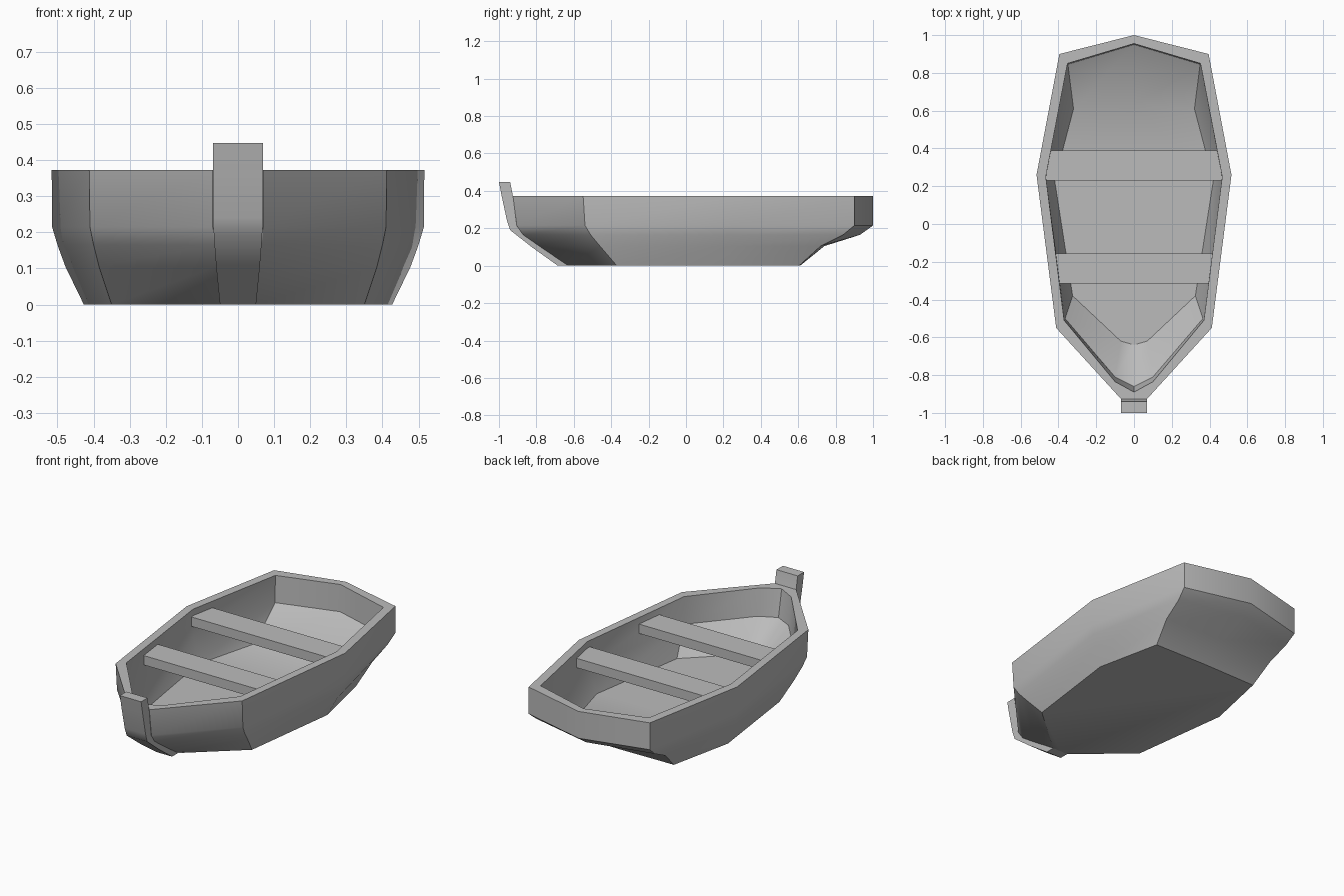
import bpy, bmesh, math

if "Cube" in bpy.data.objects:
    bpy.data.objects.remove(bpy.data.objects["Cube"])

def material(name, rgb):
    m = bpy.data.materials.new(name)
    m.diffuse_color = (*rgb, 1)
    m.use_nodes = True
    m.node_tree.nodes["Principled BSDF"].inputs["Base Color"].default_value = m.diffuse_color
    return m

GREY = material("plain_grey", (0.5, 0.5, 0.5))

def loft(name, rings, smooth=None):
    """Skin a stack of equal-length closed rings and cap both ends."""
    bm = bmesh.new()
    loops = [[bm.verts.new(p) for p in ring] for ring in rings]
    n = len(loops[0])
    for a, b in zip(loops, loops[1:]):
        for i in range(n):
            j = (i + 1) % n
            bm.faces.new((a[i], a[j], b[j], b[i]))
    bm.faces.new(loops[0][::-1])
    bm.faces.new(loops[-1])
    bmesh.ops.recalc_face_normals(bm, faces=bm.faces[:])
    me = bpy.data.meshes.new(name)
    bm.to_mesh(me)
    bm.free()
    me.materials.append(GREY)
    ob = bpy.data.objects.new(name, me)
    bpy.context.collection.objects.link(ob)
    if smooth:
        bpy.ops.object.select_all(action='DESELECT')
        ob.select_set(True)
        bpy.context.view_layer.objects.active = ob
        bpy.ops.object.shade_smooth_by_angle(angle=math.radians(smooth))
    return ob

def mirrored(z, half):
    """Half outline from bow centre to stern centre, mirrored across x."""
    right = [(x, y, z) for x, y in half]
    left = [(-x, y, z) for x, y in half[-2:0:-1]]
    return right + left

# Hull: outside from the bottom up, over the rim, then inside down to the floor
hull = [
    (0.00, [(0, -.63), (.05, -.63), (.35, -.37), (.427, .22), (.345, .605), (0, .61)]),
    (0.105, [(0, -.79), (.06, -.785), (.385, -.46), (.478, .24), (.37, .72), (0, .74)]),
    (0.165, [(0, -.88), (.068, -.87), (.40, -.51), (.50, .25), (.385, .84), (0, .93)]),
    (0.215, [(0, -.91), (.07, -.905), (.41, -.54), (.515, .26), (.395, .90), (0, 1.0)]),
    (0.373, [(0, -.935), (.07, -.925), (.412, -.55), (.516, .26), (.395, .90), (0, 1.0)]),
    (0.373, [(0, -.89), (.10, -.835), (.37, -.51), (.467, .25), (.352, .85), (0, .955)]),
    (0.215, [(0, -.86), (.10, -.81), (.365, -.50), (.465, .25), (.35, .845), (0, .95)]),
    (0.07, [(0, -.64), (.07, -.62), (.325, -.38), (.42, .23), (.32, .61), (0, .63)]),
]
loft("hull", [mirrored(z, h) for z, h in hull], smooth=35)

# Bow post: (height, front y, back y, half width)
post = [(0, -.685, -.62, .05), (.10, -.825, -.75, .06), (.19, -.94, -.87, .067),
        (.24, -.957, -.885, .068), (.37, -.985, -.925, .069), (.448, -1, -.94, .069)]
loft("bow_post", [[(-w, f, z), (w, f, z), (w, b, z), (-w, b, z)] for z, f, b, w in post], smooth=35)

# Seats: planks that taper with the hull
def seat(name, y0, w0, y1, w1, z0=.28, z1=.335):
    loft(name, [[(-w0, y0, z), (w0, y0, z), (w1, y1, z), (-w1, y1, z)] for z in (z0, z1)])

seat("front_seat", -.315, .40, -.155, .422)
seat("rear_seat", .23, .468, .39, .448)
